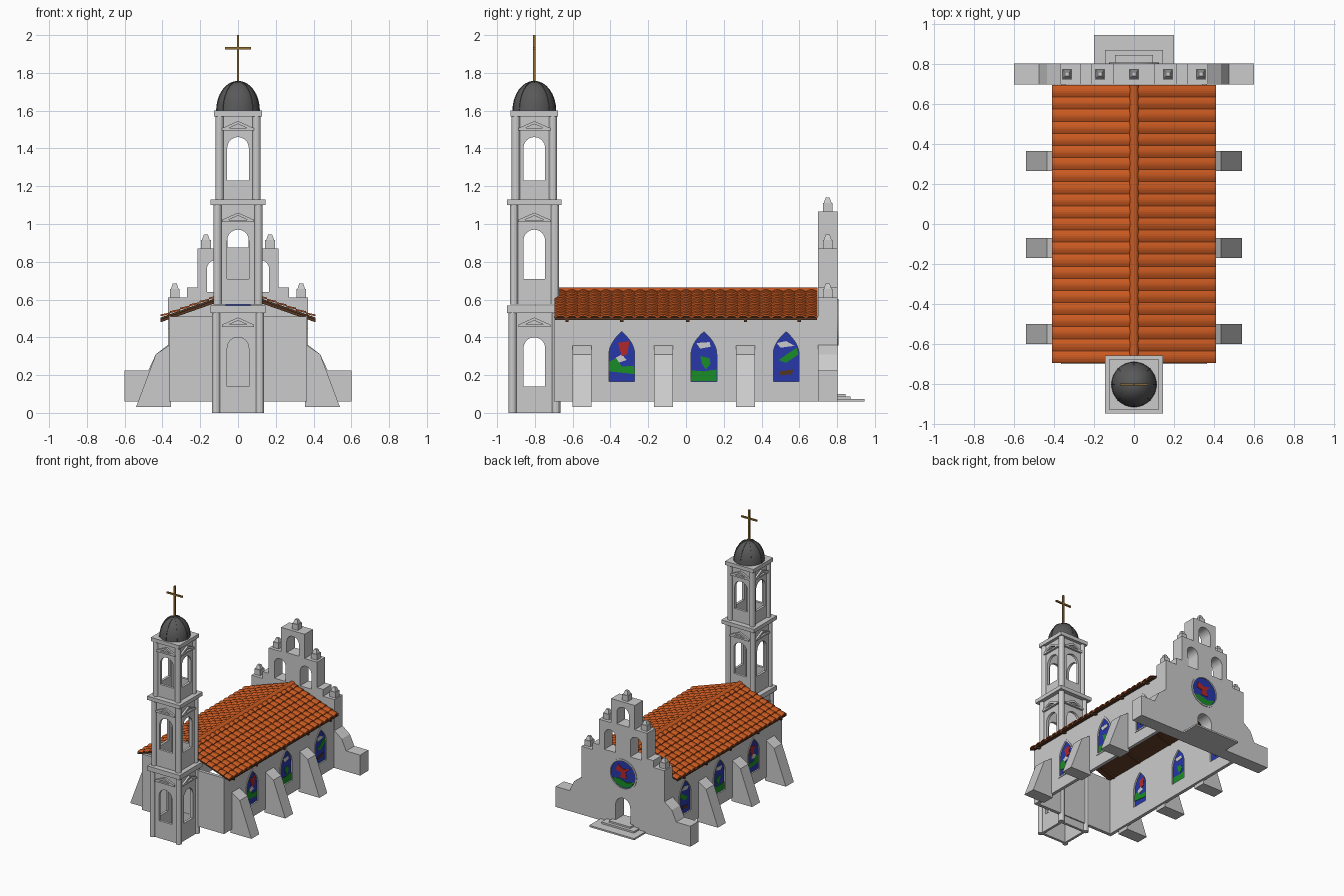
import bpy, bmesh, math
from mathutils import Matrix, Vector

if "Cube" in bpy.data.objects:
    bpy.data.objects.remove(bpy.data.objects["Cube"])

def material(name, rgb):
    m = bpy.data.materials.new(name)
    m.diffuse_color = (*rgb, 1)
    m.use_nodes = True
    m.node_tree.nodes["Principled BSDF"].inputs["Base Color"].default_value = m.diffuse_color
    return m

TILE = material("terracotta", (.58, .1, .015))
WOOD = material("wood", (.09, .035, .015))
BLUE = material("blue_glass", (.02, .04, .4))
GREEN = material("green_glass", (.01, .27, .02))
RED = material("red_glass", (.45, .02, .02))
WHITE = material("white_glass", (.6, .6, .62))
GOLD = material("gold", (.3, .16, .03))
LEAD = material("lead", (.1, .1, .1))

def finish(name, bm, mat=None, smooth=False):
    me = bpy.data.meshes.new(name)
    bmesh.ops.recalc_face_normals(bm, faces=bm.faces)
    bm.to_mesh(me)
    bm.free()
    ob = bpy.data.objects.new(name, me)
    bpy.context.collection.objects.link(ob)
    if mat:
        me.materials.append(mat)
    for p in me.polygons:
        p.use_smooth = smooth
    return ob

def box(name, x0, x1, y0, y1, z0, z1, mat=None, taper=1):
    bm = bmesh.new()
    bmesh.ops.create_cube(bm, size=1)
    for v in bm.verts:
        t = taper if v.co.z > 0 else 1
        v.co = ((x0 + x1) / 2 + v.co.x * (x1 - x0) * t,
                (y0 + y1) / 2 + v.co.y * (y1 - y0) * t,
                z0 if v.co.z < 0 else z1)
    return finish(name, bm, mat)

def panel(name, loops, frame, depth, mat=None):
    """Flat outline with holes, given a thickness and placed by a frame."""
    cu = bpy.data.curves.new(name, 'CURVE')
    cu.dimensions, cu.fill_mode, cu.extrude = '2D', 'BOTH', depth / 2
    for loop in loops:
        s = cu.splines.new('POLY')
        s.points.add(len(loop) - 1)
        for p, (a, b) in zip(s.points, loop):
            p.co = (a, b, 0, 1)
        s.use_cyclic_u = True
    tmp = bpy.data.objects.new(name + "_outline", cu)
    bpy.context.collection.objects.link(tmp)
    dg = bpy.context.evaluated_depsgraph_get()
    me = bpy.data.meshes.new_from_object(tmp.evaluated_get(dg))
    bpy.data.objects.remove(tmp)
    bm = bmesh.new()
    bm.from_mesh(me)
    bmesh.ops.remove_doubles(bm, verts=bm.verts, dist=1e-5)
    bm.transform(frame)
    return finish(name, bm, mat)

def front(y):   # outline (a, b) -> (x, z)
    return Matrix(((1, 0, 0, 0), (0, 0, -1, y), (0, 1, 0, 0), (0, 0, 0, 1)))

def side(x):    # outline (a, b) -> (y, z)
    return Matrix(((0, 0, 1, x), (1, 0, 0, 0), (0, 1, 0, 0), (0, 0, 0, 1)))

def arch(c, hw, z0, spring, top, pointed=False, n=8):
    half = []
    for i in range(n + 1):
        t = i / n
        if pointed:
            half.append((hw * (1 - t * t), spring + (top - spring) * t))
        else:
            a = t * math.pi / 2
            half.append((hw * math.cos(a), spring + (top - spring) * math.sin(a)))
    right = [(hw, z0)] + half
    return [(c + x, z) for x, z in right] + [(c - x, z) for x, z in right[-2::-1]]

def rect(a0, a1, b0, b1):
    return [(a0, b0), (a1, b0), (a1, b1), (a0, b1)]

def circle(r, z, n=32):
    return [(r * math.cos(i * math.tau / n), z + r * math.sin(i * math.tau / n)) for i in range(n)]

# --- Bell tower: three tiers of arched walls, columns, pediments and ledges
TY = -.803
tiers = [(0, .53, .1375, .14, .40, .455, .568, .145),
         (.573, 1.10, .13, .71, .97, 1.01, 1.13, .145),
         (1.13, 1.57, .12, 1.23, 1.46, 1.495, 1.60, .126)]
for z0, z1, h, w0, w1, pz, lz, lh in tiers:
    for k in range(4):
        R = Matrix.Translation((0, TY, 0)) @ Matrix.Rotation(k * math.pi / 2, 4, 'Z')
        panel("tower_wall", [rect(-h + .02, h - .02, z0, z1),
                             arch(0, .057, w0, w1 - .057, w1)], R @ front(-h + .028), .02)
        panel("pediment", [[(-.085, pz), (.085, pz), (.085, pz + .012), (0, pz + .05), (-.085, pz + .012)],
                           [(-.05, pz + .012), (.05, pz + .012), (0, pz + .034)]], R @ front(-h + .012), .02)
        bm = bmesh.new()
        bmesh.ops.create_cone(bm, cap_ends=True, segments=12, radius1=.022, radius2=.022, depth=z1 - z0,
                              matrix=R @ Matrix.Translation((h - .022, h - .022, (z0 + z1) / 2)))
        finish("tower_column", bm)
    box("tower_ledge", -lh, lh, TY - lh, TY + lh, z1, lz)

# --- Dome with ribs, and cross
bm = bmesh.new()
bmesh.ops.create_uvsphere(bm, u_segments=32, v_segments=16, radius=1)
bmesh.ops.delete(bm, geom=[v for v in bm.verts if v.co.z < -.01], context='VERTS')
bm.transform(Matrix.Translation((0, TY, 1.6)) @ Matrix.Diagonal((.113, .113, .155, 1)))
finish("dome", bm, LEAD, True)
for k in range(4):
    outer = [(.116 * math.cos(i * math.pi / 16), 1.6 + .158 * math.sin(i * math.pi / 16)) for i in range(17)]
    panel("dome_rib", [outer], Matrix.Translation((0, TY, 0)) @ Matrix.Rotation(k * math.pi / 4, 4, 'Z') @ front(0), .005, LEAD)
box("cross_post", -.006, .006, TY - .006, TY + .006, 1.74, 2.0, GOLD)
box("cross_arm", -.07, .07, TY - .006, TY + .006, 1.924, 1.936, GOLD)

# --- Nave: side walls with pointed stained glass windows, and end wall
windows = {
    -.34: [(GREEN, [(-.068, .22), (.068, .205), (.065, .25), (0, .245), (-.03, .29), (-.068, .27)]),
           (RED, [(-.02, .37), (.04, .38), (.03, .31), (0, .30)]),
           (WHITE, [(-.035, .29), (0, .31), (.025, .28), (-.02, .265)])],
    .095: [(GREEN, [(-.068, .168), (.068, .168), (.066, .23), (0, .22), (-.066, .225)]),
           (GREEN, [(-.02, .30), (.03, .29), (.035, .26), (.01, .23), (-.01, .26)]),
           (WHITE, [(-.04, .37), (.03, .375), (.035, .35), (-.02, .34)])],
    .53: [(GREEN, [(-.04, .28), (.055, .345), (.066, .31), (0, .265)]),
          (WHITE, [(-.05, .37), (0, .38), (.045, .355), (-.03, .345)]),
          (WOOD, [(-.04, .22), (.04, .23), (.03, .205), (-.03, .20)])]}
for s in (-1, 1):
    panel("nave_side_wall", [rect(-.70, .70, .06, .51)] +
          [arch(y, .068, .165, .31, .43, True) for y in windows], side(s * .352), .026)
    for y, patches in windows.items():
        glass = arch(y, .068, .165, .31, .43, True)
        panel("window_glass", [glass], side(s * .355), .008, BLUE)
        panel("window_frame", [arch(y, .08, .153, .31, .45, True), glass], side(s * .366), .008)
        for mat, pts in patches:
            panel("window_picture", [[(y + a, b) for a, b in pts]], side(s * .355), .014, mat)
    # sloped buttresses
    for y in (-.55, -.12, .315):
        panel("buttress", [[(s * a, b) for a, b in ((.355, .03), (.54, .03), (.435, .31), (.36, .36))]],
              front(y), .1)
panel("nave_end_wall", [rect(-.365, .365, .06, .51)], front(-.687), .026)

# --- Roof: boards, rafters, overlapping curved tiles and ridge
SLOPE, EAVE, RIDGE = .35, .41, .505 + .41 * .35
def roof_z(x):
    return RIDGE - abs(x) * SLOPE
ROWS, COLS, SEG = 8, 23, 6
for s in (-1, 1):
    def strip(lo, hi):
        return [(0, RIDGE + lo), (s * EAVE, roof_z(EAVE) + lo), (s * EAVE, roof_z(EAVE) + hi), (0, RIDGE + hi)]
    panel("roof_boards", [strip(-.012, 0)], front(0), 1.385, WOOD)
    for y in (-.63, -.34, .01, .315, .6):
        panel("rafter", [strip(-.025, -.01)], front(y), .018, WOOD)
    bm = bmesh.new()
    for r in range(ROWS):
        xa, xb = EAVE * (1 - r / ROWS), EAVE * (1 - (r + 1) / ROWS)
        prev = None
        for i in range(COLS * SEG + 1):
            y = -.695 + 1.39 * i / (COLS * SEG)
            bump = .009 * abs(math.sin(math.pi * i / SEG))
            cur = [bm.verts.new((s * x, y, roof_z(x) + lift + bump))
                   for x, lift in ((xa, -.002), (xa, .007), (xb, 0))]
            if prev:
                for j in range(2):
                    bm.faces.new((prev[j], cur[j], cur[j + 1], prev[j + 1]))
            prev = cur
    finish("roof_tiles", bm, TILE)
panel("ridge_tile", [[(.024 * math.cos(i * math.pi / 8), RIDGE - .008 + .022 * math.sin(i * math.pi / 8))
                      for i in range(9)]], front(0), 1.39, TILE)

# --- Stepped bell-gable facade with door, rose window and three bell arches
half = [(.6, .06), (.6, .225), (.475, .225), (.435, .31), (.37, .36), (.37, .61), (.27, .61), (.27, .665),
        (.215, .665), (.215, .87), (.105, .87), (.105, 1.065)]
panel("facade", [half + [(-x, z) for x, z in reversed(half)],
                 arch(0, .065, .10, .225, .29), circle(.112, .48),
                 arch(-.115, .05, .64, .76, .81), arch(.115, .05, .64, .76, .81),
                 arch(0, .055, .875, .965, 1.02)], front(.75), .104)
panel("rose_glass", [circle(.112, .48)], front(.79), .008, BLUE)
panel("rose_frame", [circle(.124, .48), circle(.11, .48)], front(.802), .01)
panel("rose_picture", [[(-.1, .44), (-.03, .42), (.04, .44), (.1, .43), (.06, .39), (0, .373), (-.06, .39)]],
      front(.79), .014, GREEN)
panel("rose_picture", [[(-.06, .54), (0, .52), (.05, .55), (.07, .5), (.02, .49), (.03, .45), (-.03, .45), (-.02, .5)]],
      front(.79), .014, RED)
for x, z in ((-.335, .61), (-.17, .87), (0, 1.065), (.17, .87), (.335, .61)):
    box("pinnacle_base", x - .026, x + .026, .724, .776, z, z + .045)
    box("pinnacle_cap", x - .021, x + .021, .729, .771, z + .045, z + .075, taper=.5)

# --- Entrance steps
for hw, y1, z0, z1 in ((.2, .945, .06, .073), (.145, .87, .073, .087), (.095, .845, .087, .1)):
    box("entrance_step", -hw, hw, .80, y1, z0, z1)
